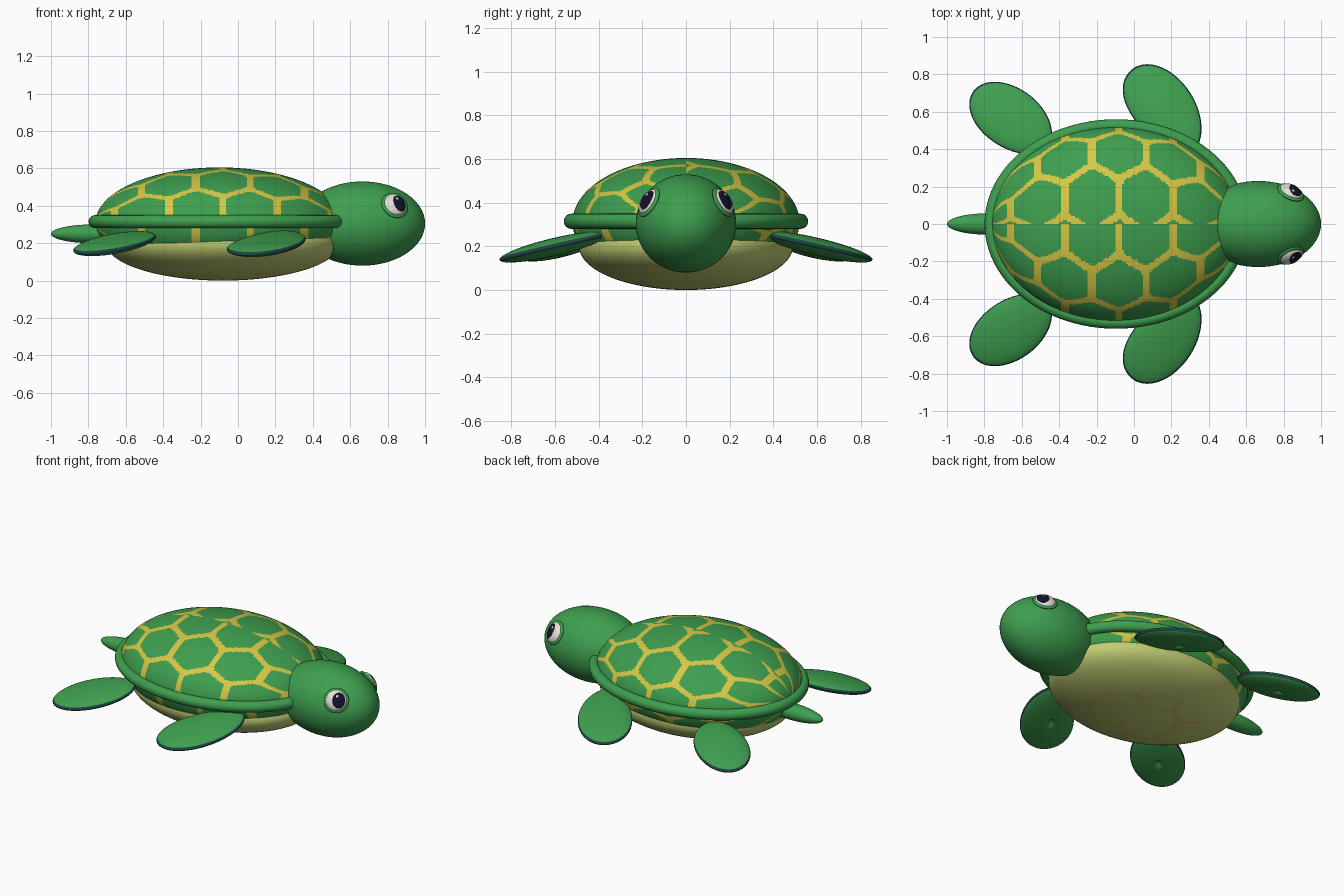
import bpy, bmesh, math
from mathutils import Matrix, Vector

cube = bpy.data.objects.get("Cube")
if cube:
    bpy.data.objects.remove(cube, do_unlink=True)


def make_material(name, rgb):
    m = bpy.data.materials.new(name)
    m.use_nodes = True
    m.diffuse_color = (*rgb, 1)
    m.node_tree.nodes["Principled BSDF"].inputs["Base Color"].default_value = (*rgb, 1)
    return m


GREEN = make_material("sea green", (0.048, 0.345, 0.078))
YELLOW = make_material("shell yellow", (0.68, 0.58, 0.06))
CREAM = make_material("belly cream", (0.53, 0.61, 0.17))
OCHRE = make_material("belly ochre", (0.56, 0.52, 0.11))
TEAL = make_material("dark teal", (0.012, 0.06, 0.055))
WHITE = make_material("eye white", (0.80, 0.76, 0.68))
BLACK = make_material("pupil navy", (0.006, 0.006, 0.024))


def ball(name, mats, segments, rings, shape, rule=None, axis=None):
    """Unit sphere; faces are coloured by rule, then points are moved by shape."""
    bm = bmesh.new()
    bmesh.ops.create_uvsphere(bm, u_segments=segments, v_segments=rings, radius=1)
    if axis:
        bm.transform(Matrix.Rotation(math.pi / 2, 4, axis))
    for f in bm.faces:
        f.smooth = True
        if rule:
            f.material_index = rule(f.calc_center_median())
    for v in bm.verts:
        v.co = shape(v.co)
    bmesh.ops.recalc_face_normals(bm, faces=bm.faces)
    mesh = bpy.data.meshes.new(name)
    bm.to_mesh(mesh)
    bm.free()
    for m in mats:
        mesh.materials.append(m)
    obj = bpy.data.objects.new(name, mesh)
    bpy.context.collection.objects.link(obj)
    return obj


def ellipsoid(center, radii):
    c, r = Vector(center), Vector(radii)
    return lambda p: c + p * r


# Shell and belly with a honeycomb wrapped around the long axis
SHELL_C, SHELL_R = (-0.1, 0, 0.31), (0.662, 0.52, 0.295)
CELL = 0.29
ROW = CELL * math.sqrt(3) / 2
ROW_ANGLE = math.radians(32.7)


def on_hex_line(x, angle):
    start = 16.6 if angle > 0 else 7.5
    row = (abs(angle) - math.radians(start)) / ROW_ANGLE
    best = None
    for r in (math.floor(row), math.floor(row) + 1):
        # odd rows are shifted by half a cell
        u = (x + 0.08) / CELL - 0.5 - 0.5 * (r % 2)
        dx = (u - round(u)) * CELL
        dy = (row - r) * ROW
        if best is None or dx * dx + dy * dy < best[0]:
            best = (dx * dx + dy * dy, abs(dx), abs(dy))
    edge = max(best[1], best[1] / 2 + best[2] * math.sqrt(3) / 2)
    # rounded cell corners
    return edge > CELL / 2 - 0.019 or best[0] > 0.14 ** 2


def shell_rule(p):
    return int(on_hex_line(SHELL_C[0] + p.x * SHELL_R[0], math.atan2(p.y, p.z)))


def belly_rule(p):
    r = math.hypot(p.x, p.y)
    return int(p.z < 0 and 0.25 < r < 0.6
               and on_hex_line(p.x * SHELL_R[0], math.atan2(p.y, p.z)))


ball("shell", [GREEN, YELLOW], 280, 180, ellipsoid(SHELL_C, SHELL_R), shell_rule, "Y")
ball("belly", [CREAM, OCHRE], 120, 72,
     ellipsoid((-0.08, 0, 0.2), (0.625, 0.49, 0.2)), belly_rule, "Y")

# Rim around the shell
bpy.ops.mesh.primitive_torus_add(major_segments=96, minor_segments=16,
                                 major_radius=1, minor_radius=0.035,
                                 location=(-0.095, 0, 0.315))
rim = bpy.context.object
rim.name = "shell_rim"
for v in rim.data.vertices:
    d = Vector((v.co.x, v.co.y, 0)).normalized()
    tube = math.hypot(v.co.x, v.co.y) - 1
    v.co.x = d.x * (0.669 + tube)
    v.co.y = d.y * (0.525 + tube)
rim.data.materials.append(GREEN)
rim.data.shade_smooth()

# Head and tail
HEAD_C, HEAD_R = Vector((0.665, 0, 0.305)), Vector((0.335, 0.23, 0.225))
ball("head", [GREEN], 64, 40, ellipsoid(HEAD_C, HEAD_R))
ball("tail", [GREEN], 32, 24, ellipsoid((-0.78, 0, 0.25), (0.22, 0.057, 0.05)), None, "Y")


# Flippers: flat leaves that slope down to the tip, with a dark edge
def flipper(name, side, center, degrees, length, width, taper):
    along = Vector((math.cos(math.radians(degrees)), math.sin(math.radians(degrees)), 0))
    across = Vector((along.y, -along.x, 0))

    def shape(p):
        a, w = p.x * length, p.y * width
        if w < 0:
            w *= 1 - taper * (1 - p.x)
        h = p.z * 0.042
        if p.z < 0 and math.hypot(p.x, p.y) < 0.1:
            h *= 0.6
        q = Vector(center) + along * a + across * w
        q.z += h - 0.2 * a - 0.1 * w
        q.y *= side
        return q

    ball(name, [GREEN, TEAL], 64, 48, shape, lambda p: int(abs(p.z) < 0.26))


# Eyes: green lid ring, white ball, painted pupil with glints
def eye(name, side):
    center = Vector((0.838, side * 0.169, 0.402))
    d = center - HEAD_C
    normal = Vector([d[i] / HEAD_R[i] ** 2 for i in range(3)]).normalized()
    right = Vector((0, 0, 1)).cross(normal).normalized() * -side
    if right.x < 0:
        right = -right
    up = normal.cross(right)
    if up.z < 0:
        up = -up

    def place(r, depth):
        return lambda p: center + right * p.x * r + up * p.y * r + normal * p.z * depth

    def paint(p):
        if p.z < 0 or math.hypot((p.x - 0.27) / 0.58, p.y / 0.74) > 1:
            return 0
        glint = math.hypot(p.x - 0.12, p.y - 0.38) < 0.11
        return 0 if glint else 1

    ball(name + "_eyeball", [WHITE, BLACK], 80, 64, place(0.065, 0.034), paint)
    ball(name + "_eye_lid", [GREEN], 48, 24, place(0.076, 0.017))


for side, word in ((1, "left"), (-1, "right")):
    flipper(word + "_front_flipper", side, (0.147, 0.6, 0.198), 122, 0.277, 0.184, 0.24)
    flipper(word + "_rear_flipper", side, (-0.66, 0.562, 0.198), 143, 0.248, 0.163, 0.06)
    eye(word, side)
